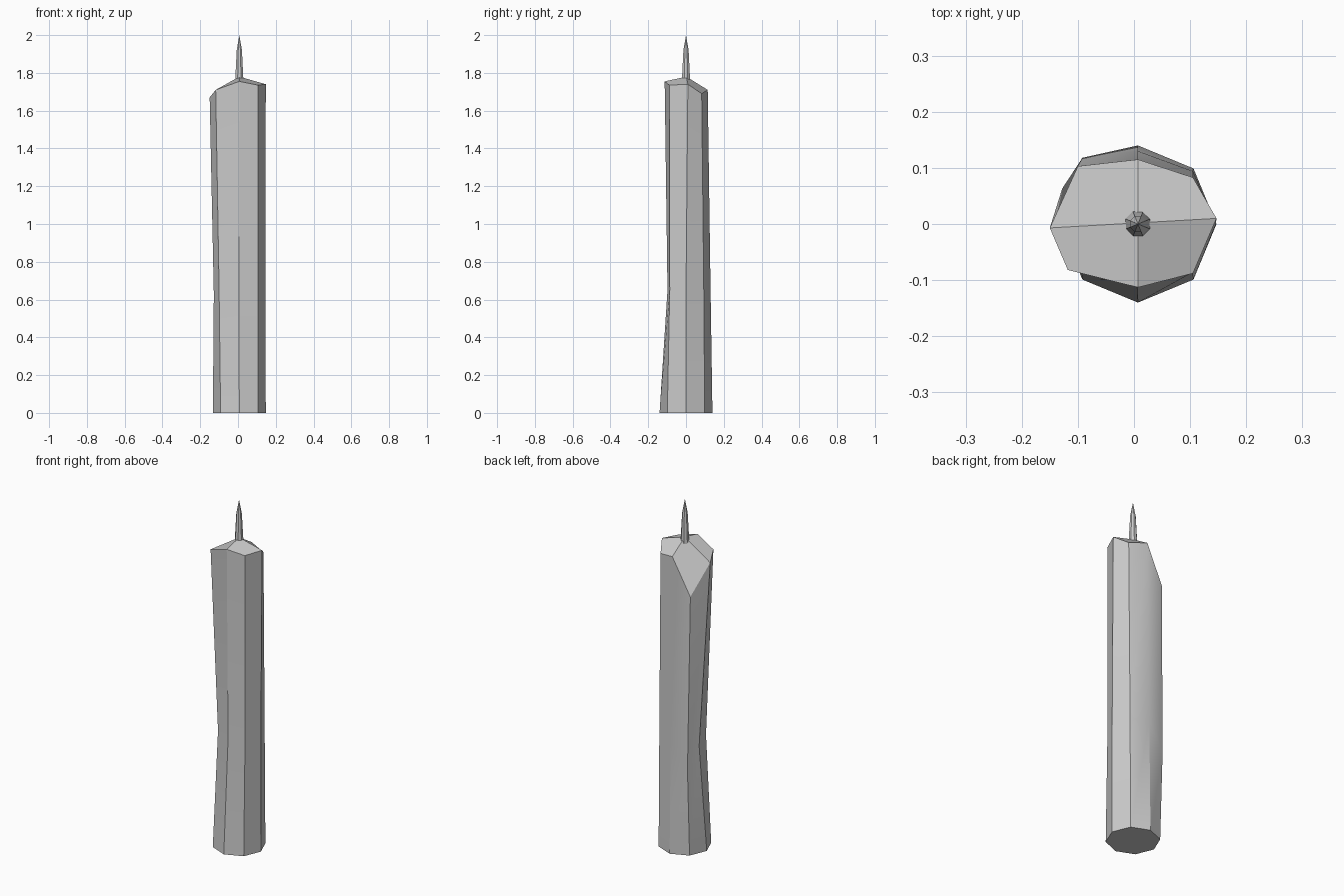
import bpy, bmesh, math

cube = bpy.data.objects.get("Cube")
if cube:
    bpy.data.objects.remove(cube, do_unlink=True)

grey = bpy.data.materials.new("plain_grey")
grey.use_nodes = True
colour = (0.6, 0.6, 0.6, 1)
grey.diffuse_color = colour
grey.node_tree.nodes["Principled BSDF"].inputs["Base Color"].default_value = colour

AXIS_X = 0.007


def octagon(radius, z, turn=0.0):
    """Eight points around the candle axis."""
    angles = [turn + i * math.tau / 8 for i in range(8)]
    return [(AXIS_X + radius * math.cos(a), radius * math.sin(a), z) for a in angles]


def lofted(name, rings, peak, cap_step):
    """Skin stacked rings, close the bottom and fan the top up to a peak."""
    bm = bmesh.new()
    loops = [[bm.verts.new(p) for p in ring] for ring in rings]
    tip = bm.verts.new(peak)
    bm.faces.new(reversed(loops[0]))
    count = len(loops[0])
    for low, high in zip(loops, loops[1:]):
        for i in range(count):
            j = (i + 1) % count
            bm.faces.new((low[i], low[j], high[j], high[i]))
    top = loops[-1]
    for i in range(0, count, cap_step):
        rim = [top[(i + k) % count] for k in range(cap_step + 1)]
        bm.faces.new([tip] + rim)
    bmesh.ops.recalc_face_normals(bm, faces=bm.faces)
    mesh = bpy.data.meshes.new(name)
    bm.to_mesh(mesh)
    bm.free()
    mesh.materials.append(grey)
    obj = bpy.data.objects.new(name, mesh)
    bpy.context.collection.objects.link(obj)
    bpy.ops.object.select_all(action="DESELECT")
    obj.select_set(True)
    bpy.context.view_layer.objects.active = obj
    bpy.ops.object.shade_smooth_by_angle(angle=math.radians(30))
    return obj


# Wax body: regular foot, dented waist, uneven melted rim
foot = octagon(0.14, 0)
waist = [(0.146, 0.0, 0.65), (0.105, 0.094, 0.65), (0.007, 0.13, 0.65),
         (-0.092, 0.118, 0.5), (-0.128, 0.063, 0.63), (-0.1, -0.04, 0.65),
         (0.005, -0.098, 0.65), (0.105, -0.086, 0.65)]
rim = [(0.147, 0.01, 1.74), (0.105, 0.083, 1.69), (0.007, 0.115, 1.71),
       (-0.1, 0.103, 1.5), (-0.15, -0.007, 1.67), (-0.118, -0.082, 1.71),
       (0.007, -0.113, 1.755), (0.105, -0.088, 1.735)]
lofted("candle_body", [foot, waist, rim], (AXIS_X, 0.002, 1.78), 2)

# Wick: slim taper ending in a point
turn = math.pi / 8
lofted("wick", [octagon(0.024, 1.75, turn), octagon(0.015, 1.92, turn)],
       (AXIS_X, 0, 2.0), 1)
